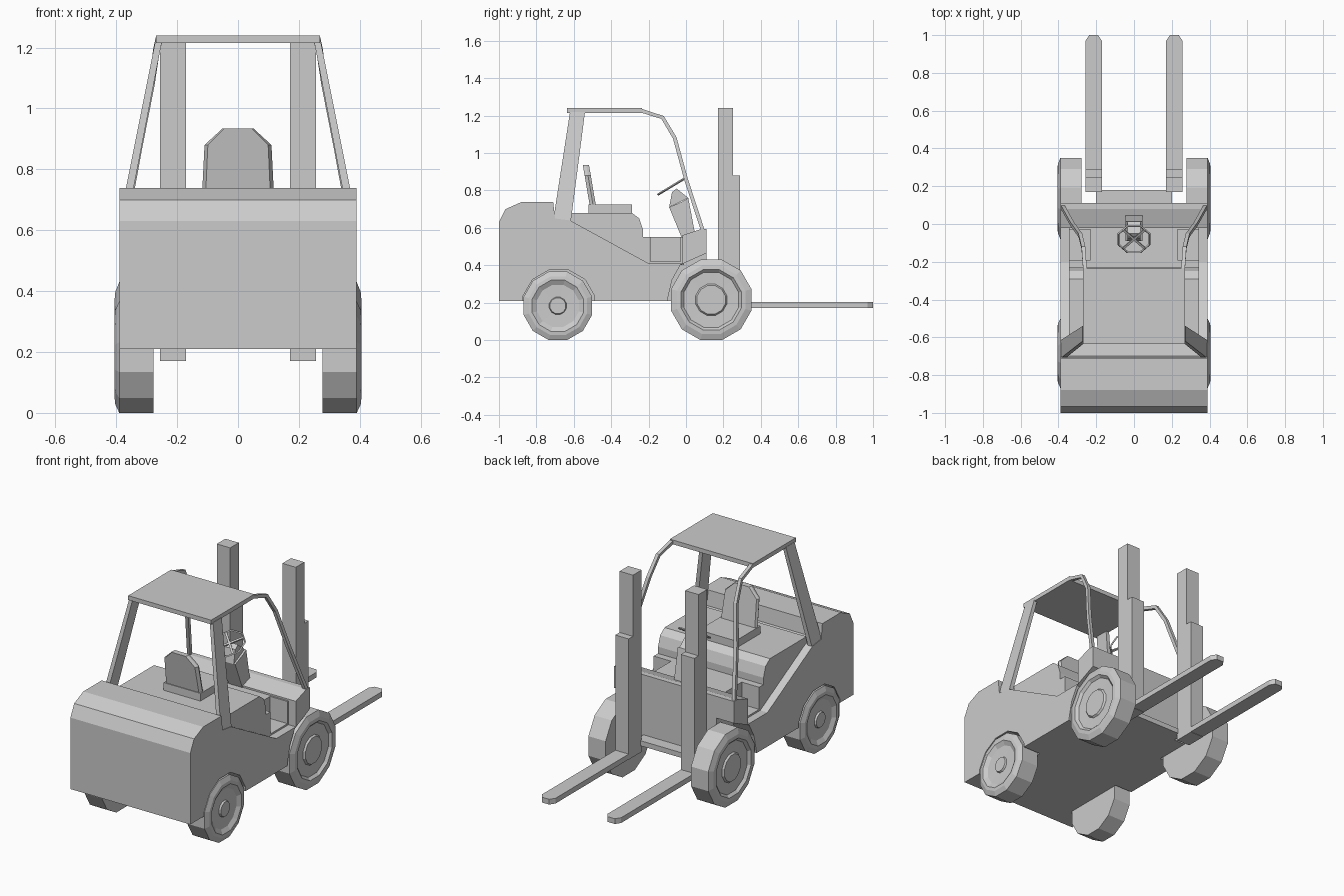
import bpy, bmesh, math
from mathutils import Vector, Matrix

if "Cube" in bpy.data.objects:
    bpy.data.objects.remove(bpy.data.objects["Cube"])


def loft(name, rings, mirror=False):
    """Skin a list of matching closed rings and cap both ends."""
    bm = bmesh.new()
    vr = [[bm.verts.new(p) for p in r] for r in rings]
    n = len(rings[0])
    for a, b in zip(vr, vr[1:]):
        for i in range(n):
            j = (i + 1) % n
            bm.faces.new((a[i], a[j], b[j], b[i]))
    bm.faces.new(vr[0][::-1])
    bm.faces.new(vr[-1])
    bmesh.ops.recalc_face_normals(bm, faces=bm.faces)
    me = bpy.data.meshes.new(name)
    bm.to_mesh(me)
    bm.free()
    ob = bpy.data.objects.new(name, me)
    bpy.context.collection.objects.link(ob)
    if mirror:
        ob.modifiers.new("mirror", 'MIRROR')
    return ob


def slab(name, profile, x0, x1, mirror=False):
    """Extrude a (y, z) side profile from x0 to x1."""
    return loft(name, [[(x, y, z) for y, z in profile] for x in (x0, x1)], mirror)


def rect(y0, y1, z0, z1):
    return [(y0, z0), (y1, z0), (y1, z1), (y0, z1)]


def gon(cy, cz, r, n=12):
    """Regular polygon with a flat side down, r measured to the flats."""
    R = r / math.cos(math.pi / n)
    return [(cy + R * math.cos((i + .5) * 2 * math.pi / n),
             cz + R * math.sin((i + .5) * 2 * math.pi / n)) for i in range(n)]


def cut(ob, cutter):
    cutter.hide_render = True
    cutter.hide_viewport = True
    m = ob.modifiers.new("cut", 'BOOLEAN')
    m.operation, m.solver, m.object = 'DIFFERENCE', 'EXACT', cutter


# Body with counterweight, low sides and front cowl
body = slab("body", [(-1, .21), (-1, .63), (-.965, .70), (-.88, .738), (-.71, .738),
                     (-.70, .65), (-.62, .64), (-.20, .41), (-.02, .41), (-.02, .56),
                     (.08, .593), (.11, .593), (.11, .21)], -.39, .39)
cut(body, slab("rear_arch_cutter", gon(-.68, .183, .192), .275, .5, True))
cut(body, slab("front_arch_cutter", [(-.10, .1), (-.10, .21), (-.075, .32), (-.03, .402),
                                     (.11, .465), (.3, .465), (.3, .1)], .275, .5, True))

# Engine cover and floor, with a step recess on each side
cover = slab("engine_cover", [(-.63, .40), (-.63, .68), (-.29, .68), (-.25, .65), (-.23, .59),
                              (-.23, .55), (-.01, .55), (-.01, .40)], -.343, .343)
cut(cover, slab("step_cutter", rect(-.19, -.03, .42, .7), .23, .4, True))

# Crossbar between the masts
slab("mast_crossbar", rect(.10, .18, .21, .24), -.20, .20)

# Masts
slab("masts", [(.17, .17), (.29, .17), (.29, .88), (.25, .88), (.25, 1.24), (.17, 1.24)],
     .17, .257, True)

# Forks with chamfered tips
fork = [(.17, .28), (.17, .97), (.19, 1), (.237, 1), (.257, .97), (.257, .28)]
loft("forks", [[(x, y, z) for x, y in fork] for z in (.172, .203)], True)


# Wheels: twelve-sided tyre, sunken rim and raised hub
def wheels(name, cy, R, rim, hub):
    steps = [(.278, R), (.39, R), (.403, R * .85), (.405, R * .75), (.39, rim),
             (.388, hub * 1.1), (.398, hub)]
    loft(name, [[(x, y, z) for y, z in gon(cy, R, r)] for x, r in steps], True)


wheels("front_wheels", .135, .215, .147, .076)
wheels("rear_wheels", -.685, .183, .112, .042)

# Seat
slab("seat_cushion", rect(-.52, -.29, .675, .725), -.12, .12)
back = [(-.12, .68), (-.11, .88), (-.05, .935), (.05, .935), (.11, .88), (.12, .68)]


def back_ring(y, s):
    return [(x * s, y - (z - .68) * .17, z) for x, z in back]


loft("seat_back", [back_ring(-.508, .9), back_ring(-.49, 1), back_ring(-.475, .93)])

# Steering column
slab("steering_column", [(-.02, .54), (.05, .56), (.012, .76), (-.02, .74), (-.09, .71)],
     -.045, .045)
slab("steering_head", [(-.09, .71), (.012, .76), (-.05, .81), (-.075, .79)], -.035, .035)

# Steering wheel with crossed spokes
tilt = Matrix.Translation((0, -.08, .82)) @ Matrix.Rotation(math.radians(31), 4, 'X')
bpy.ops.mesh.primitive_torus_add(major_segments=8, minor_segments=4,
                                 major_radius=.088, minor_radius=.006)
ring = bpy.context.object
ring.name = "steering_wheel"
ring.matrix_world = tilt @ Matrix.Rotation(math.radians(22.5), 4, 'Z')
for i, a in enumerate((45, -45)):
    spoke = slab("steering_spoke_%d" % (i + 1), rect(-.006, .006, -.004, .004), -.082, .082)
    spoke.matrix_world = tilt @ Matrix.Rotation(math.radians(a), 4, 'Z')

# Roof panel
slab("roof", rect(-.635, -.235, 1.215, 1.24), -.27, .27)

# Rear roof pillars, leaning inward
loft("rear_pillars", [
    [(.388, -.71, .64), (.388, -.615, .64), (.362, -.615, .64), (.362, -.71, .64)],
    [(.272, -.62, 1.22), (.272, -.54, 1.22), (.25, -.54, 1.22), (.25, -.62, 1.22)]], True)

# Curved front roof bars
path = [Vector(p) for p in [(.38, .095, .57), (.327, 0, .86), (.284, -.06, 1.08),
                            (.268, -.125, 1.19), (.26, -.235, 1.225), (.26, -.30, 1.228)]]
rings = []
for i, p in enumerate(path):
    t = path[min(i + 1, len(path) - 1)] - path[max(i - 1, 0)]
    nrm = Vector((0, t.z, -t.y)).normalized() * .01
    sx = Vector((.01, 0, 0))
    rings.append([p + nrm + sx, p + nrm - sx, p - nrm - sx, p - nrm + sx])
loft("front_bars", rings, True)
